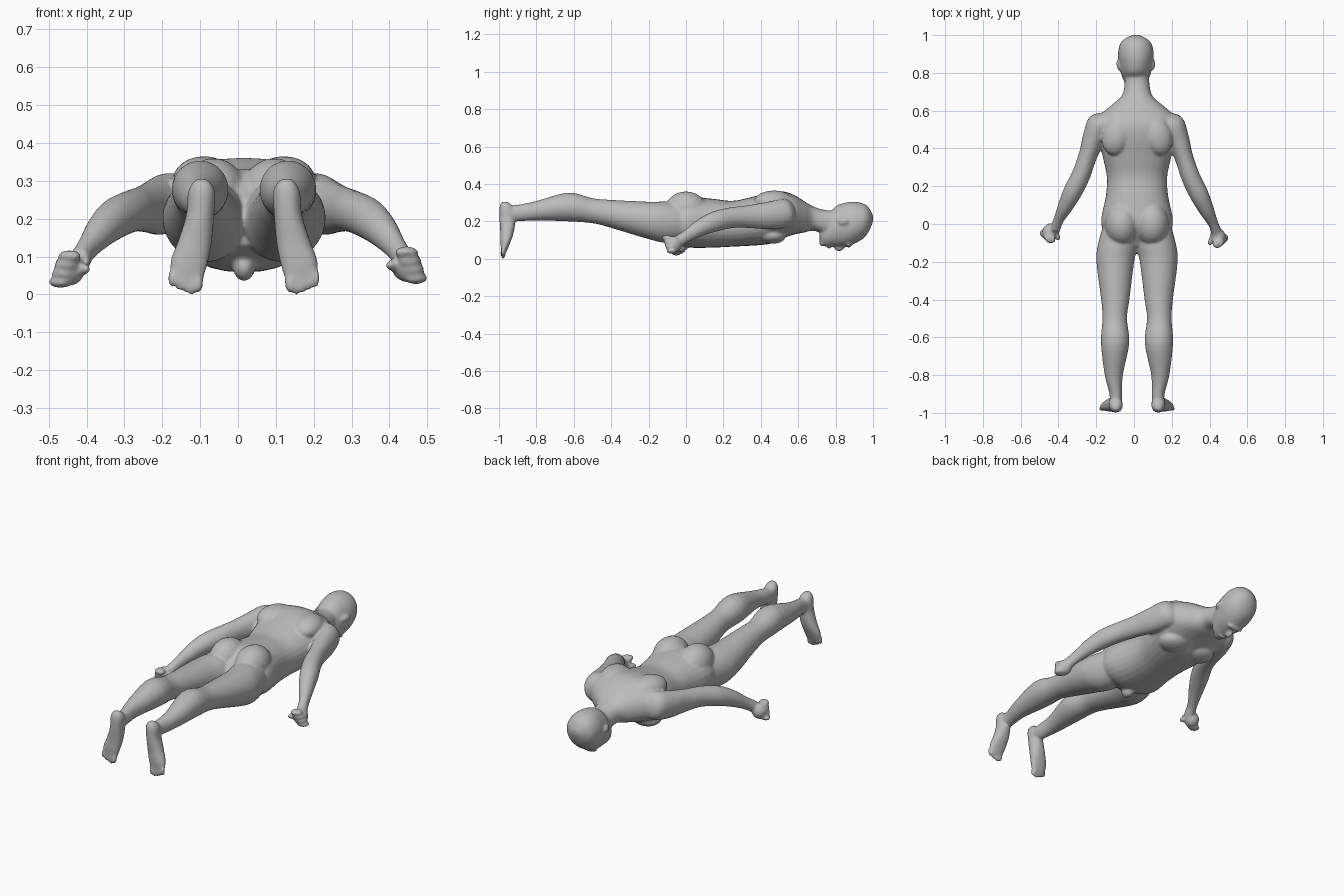
import bpy, bmesh, math
from mathutils import Vector, Matrix

cube = bpy.data.objects.get("Cube")
if cube:
    bpy.data.objects.remove(cube)

skin = bpy.data.materials.new("plain_grey")
skin.use_nodes = True
grey = (.5, .5, .5, 1)
skin.diffuse_color = grey
skin.node_tree.nodes["Principled BSDF"].inputs["Base Color"].default_value = grey

bm = bmesh.new()
along_body, upward = Vector((0, 1, 0)), Vector((0, 0, 1))
body_middle, head_middle = .016, .01
segments, steps = 28, 4


def ring(x, y, z, wide, deep):
    """One cross-section: its centre and its two half sizes."""
    return Vector((x, y, z, wide, deep))


def span(y, top, bottom, half, x=body_middle):
    """Cross-section of the trunk between two heights."""
    return ring(x, y, (top + bottom) / 2, half, (top - bottom) / 2)


def smooth_path(rings):
    """Extra cross-sections on a smooth curve through the given ones."""
    padded = [rings[0], *rings, rings[-1]]
    for before, start, end, after in zip(padded, padded[1:], padded[2:], padded[3:]):
        leave, arrive = (end - before) / 2, (after - start) / 2
        for step in range(steps):
            t = step / steps
            ease = t * t * (3 - 2 * t)
            yield (start.lerp(end, ease) + leave * t * (1 - t) ** 2
                   - arrive * t * t * (1 - t))
    yield rings[-1]


def loft(rings, axis, up, roundness=1):
    """Closed tube through the cross-sections, all square to the axis."""
    axis = axis.normalized()
    up = (up - axis * up.dot(axis)).normalized()
    side = axis.cross(up)
    loops = []
    for x, y, z, wide, deep in smooth_path(rings):
        loop = []
        for k in range(segments):
            angle = math.tau * k / segments
            c, s = math.cos(angle), math.sin(angle)
            across = wide * math.copysign(abs(c) ** roundness, c)
            above = deep * math.copysign(abs(s) ** roundness, s)
            loop.append(bm.verts.new(Vector((x, y, z)) + side * across + up * above))
        loops.append(loop)
    for near, far in zip(loops, loops[1:]):
        for k in range(segments):
            j = (k + 1) % segments
            bm.faces.new((near[k], near[j], far[j], far[k]))
    bm.faces.new(loops[0][::-1])
    bm.faces.new(loops[-1])


def blob(at, size, turn=0, axis="Z"):
    """Ellipsoid muscle or feature."""
    place = Matrix.Translation(at) @ Matrix.Rotation(turn, 4, axis) @ Matrix.Diagonal((*size, 1))
    bmesh.ops.create_uvsphere(bm, u_segments=20, v_segments=12, radius=1, matrix=place)


# Torso and neck
loft([span(y=-.12, top=.25, bottom=.13, half=.1),
      span(y=-.05, top=.3, bottom=.085, half=.17),
      span(y=.02, top=.33, bottom=.06, half=.19),
      span(y=.15, top=.32, bottom=.06, half=.165),
      span(y=.25, top=.31, bottom=.065, half=.16),
      span(y=.35, top=.33, bottom=.07, half=.18),
      span(y=.45, top=.355, bottom=.08, half=.2),
      span(y=.52, top=.36, bottom=.11, half=.21),
      span(y=.58, top=.34, bottom=.13, half=.19),
      span(y=.63, top=.31, bottom=.14, half=.135),
      span(y=.68, top=.28, bottom=.15, half=.08),
      span(y=.75, top=.26, bottom=.13, half=.065),
      span(y=.82, top=.26, bottom=.12, half=.06)],
     axis=along_body, up=upward, roundness=.9)

# Head
loft([span(y=.715, top=.16, bottom=.085, half=.03, x=head_middle),
      span(y=.75, top=.22, bottom=.065, half=.06, x=head_middle),
      span(y=.8, top=.28, bottom=.065, half=.08, x=head_middle),
      span(y=.85, top=.3, bottom=.065, half=.09, x=head_middle),
      span(y=.9, top=.305, bottom=.08, half=.095, x=head_middle),
      span(y=.95, top=.295, bottom=.11, half=.085, x=head_middle),
      span(y=.98, top=.27, bottom=.15, half=.06, x=head_middle),
      span(y=1, top=.23, bottom=.2, half=.02, x=head_middle)],
     axis=along_body, up=upward)

# Nose, brow, lips and chin
blob(at=(head_middle, .82, .065), size=(.015, .03, .025), turn=.25, axis="X")
blob(at=(head_middle, .87, .075), size=(.05, .016, .015))
blob(at=(head_middle, .765, .065), size=(.025, .012, .01))
blob(at=(head_middle, .73, .085), size=(.03, .018, .018))

# Groin
blob(at=(body_middle, -.03, .075), size=(.03, .045, .04))

for side in (-1, 1):
    def beside(distance):
        return body_middle + side * distance

    # Ear, shoulder blade, chest and buttock
    blob(at=(head_middle + side * .09, .84, .2), size=(.012, .03, .02), turn=-side * .2)
    blob(at=(beside(.105), .47, .305), size=(.08, .11, .06), turn=side * .3)
    blob(at=(beside(.085), .46, .125), size=(.09, .075, .045), turn=side * .2)
    blob(at=(beside(.08), 0, .26), size=(.09, .115, .1))

    # Leg
    loft([ring(x=beside(.09), y=.02, z=.195, wide=.08, deep=.09),
          ring(x=beside(.1), y=-.1, z=.195, wide=.105, deep=.11),
          ring(x=beside(.115), y=-.2, z=.205, wide=.1, deep=.1),
          ring(x=beside(.115), y=-.4, z=.24, wide=.075, deep=.075),
          ring(x=beside(.118), y=-.5, z=.257, wide=.065, deep=.067),
          ring(x=beside(.116), y=-.63, z=.277, wide=.075, deep=.077),
          ring(x=beside(.123), y=-.8, z=.257, wide=.048, deep=.052),
          ring(x=beside(.112), y=-.9, z=.245, wide=.034, deep=.044),
          ring(x=beside(.112), y=-.96, z=.245, wide=.034, deep=.04)],
         axis=along_body, up=upward)

    # Foot from heel to ball, then the toes
    loft([ring(x=beside(.112), y=-.97, z=.305, wide=.015, deep=.015),
          ring(x=beside(.112), y=-.96, z=.275, wide=.035, deep=.037),
          ring(x=beside(.116), y=-.955, z=.21, wide=.037, deep=.042),
          ring(x=beside(.13), y=-.957, z=.14, wide=.045, deep=.036),
          ring(x=beside(.145), y=-.966, z=.085, wide=.05, deep=.026),
          ring(x=beside(.15), y=-.975, z=.03, wide=.04, deep=.012)],
         axis=upward, up=along_body, roundness=.9)
    for toe in range(5):
        thick = .011 if toe else .015
        blob(at=(beside(.122 + .017 * toe), -.978, .022 + .007 * abs(toe - 1)),
             size=(thick, thick, .025))

    # Arm from shoulder to wrist, reaching slightly further on the left
    reach = .025 if side > 0 else 0
    arm = [ring(x=.12, y=.56, z=.255, wide=.06, deep=.06),
           ring(x=.185, y=.535, z=.245, wide=.068, deep=.078),
           ring(x=.225, y=.45, z=.23, wide=.06, deep=.075),
           ring(x=.255, y=.36, z=.225, wide=.05, deep=.064),
           ring(x=.29, y=.26, z=.22, wide=.05, deep=.056),
           ring(x=.335, y=.17, z=.2, wide=.05, deep=.054),
           ring(x=.375, y=.09, z=.165, wide=.04, deep=.045),
           ring(x=.41, y=.02, z=.12, wide=.027, deep=.034),
           ring(x=.43, y=-.03, z=.085, wide=.03, deep=.035)]
    for index, section in enumerate(arm):
        section[0] = head_middle + side * section[0]
        section[1] -= reach * index / len(arm)
    loft(arm, axis=Vector((side * .3, -.55, -.15)), up=upward)

    # Fist with curled fingers and thumb
    hand = Vector((side * .445, -.04 - reach, .072 + side * .005))
    blob(at=hand, size=(.04, .045, .044), turn=side * .4)
    for finger in range(4):
        row = finger - 1.5
        knuckle = Vector((side * (.012 + .008 * row), .008 * row - .024, -.023 * row))
        blob(at=hand + knuckle, size=(.033, .026, .015), turn=side * .4)
    blob(at=hand + Vector((-side * .035, -.018, 0)), size=(.016, .034, .016), turn=-side * .4)

# Fuse the parts into one smooth skin
bmesh.ops.recalc_face_normals(bm, faces=bm.faces)
mesh = bpy.data.meshes.new("body")
bm.to_mesh(mesh)
bm.free()
mesh.materials.append(skin)
body = bpy.data.objects.new("body", mesh)
bpy.context.collection.objects.link(body)
fuse = body.modifiers.new("fuse", 'REMESH')
fuse.mode = 'VOXEL'
fuse.voxel_size = .007
fuse.use_smooth_shade = True
soften = body.modifiers.new("soften", 'SMOOTH')
soften.factor = .5
soften.iterations = 5
